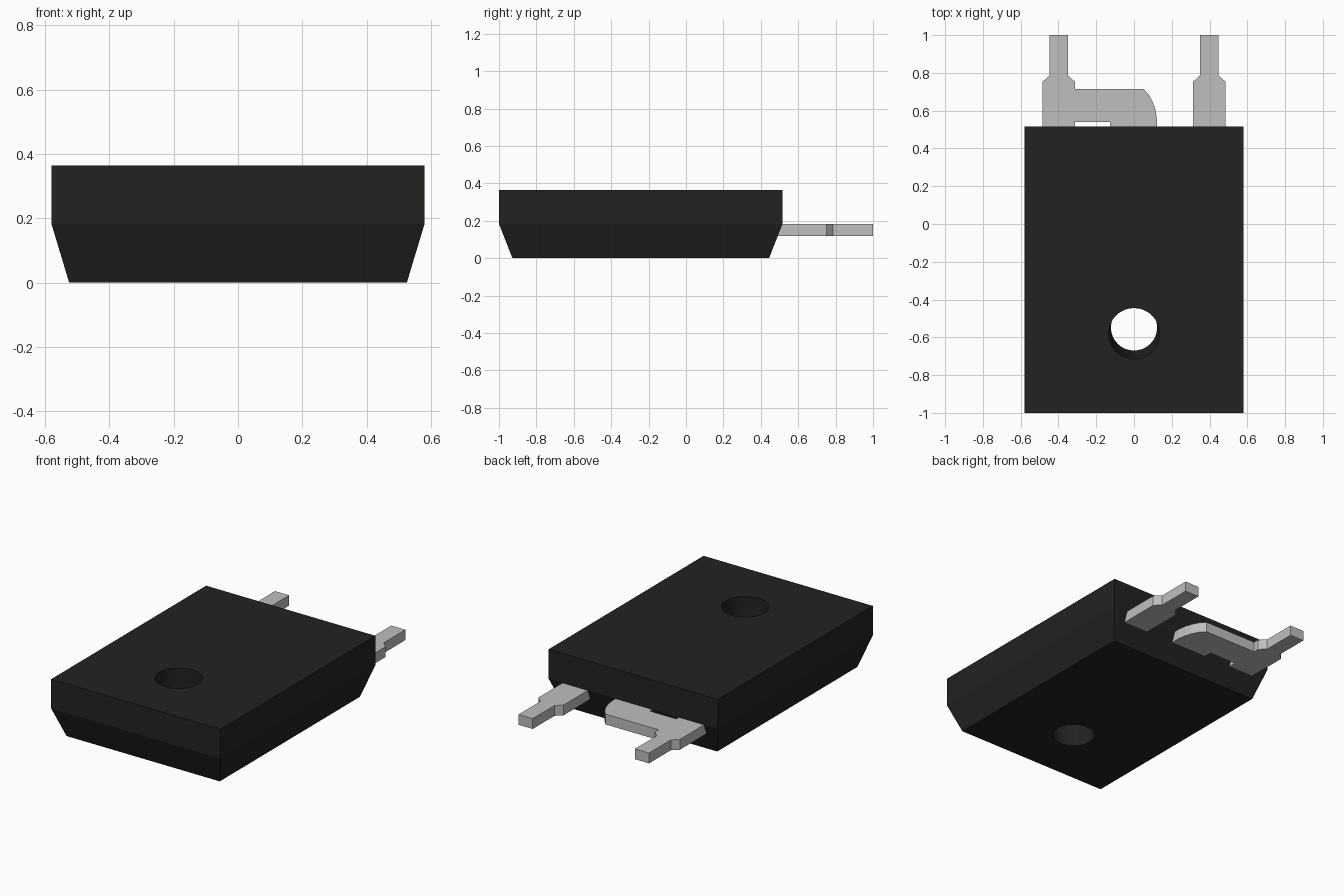
import bpy, bmesh, math

cube = bpy.data.objects.get("Cube")
if cube:
    bpy.data.objects.remove(cube, do_unlink=True)


def material(name, value):
    mat = bpy.data.materials.new(name)
    mat.use_nodes = True
    color = (value, value, value, 1)
    mat.diffuse_color = color
    mat.node_tree.nodes["Principled BSDF"].inputs["Base Color"].default_value = color
    return mat


def loft(name, rings, mat):
    """Closed solid through matching rings of points, bottom to top."""
    bm = bmesh.new()
    loops = [[bm.verts.new(p) for p in ring] for ring in rings]
    n = len(loops[0])
    for low, high in zip(loops, loops[1:]):
        for i in range(n):
            j = (i + 1) % n
            bm.faces.new((low[i], low[j], high[j], high[i]))
    bm.faces.new(loops[0][::-1])
    bm.faces.new(loops[-1])
    bmesh.ops.recalc_face_normals(bm, faces=bm.faces)
    mesh = bpy.data.meshes.new(name)
    bm.to_mesh(mesh)
    bm.free()
    mesh.materials.append(mat)
    obj = bpy.data.objects.new(name, mesh)
    bpy.context.collection.objects.link(obj)
    return obj


black = material("black plastic", 0.016)
silver = material("silver metal", 0.52)

# Body dimensions: straight upper half, lower half drawn in about the centre
TOP, WAIST, MID_Y, SHRINK = 0.365, 0.183, -0.242, 0.905


def section(points, z, scale=1):
    return [(x * scale, MID_Y + (y - MID_Y) * scale, z) for x, y in points]


# Moulded body
outline = [(-0.58, -1), (0.58, -1), (0.58, 0.516), (-0.58, 0.516)]
body = loft("body", [section(outline, 0, SHRINK), section(outline, WAIST),
                     section(outline, TOP)], black)

# Mounting hole, following the same taper
SIDES = 32
circle = [(0.135 * math.cos(math.tau * i / SIDES),
           -0.58 + 0.135 * math.sin(math.tau * i / SIDES)) for i in range(SIDES)]
extra = 0.05
below = SHRINK - extra * (1 - SHRINK) / WAIST
cutter = loft("hole_cutter", [section(circle, -extra, below), section(circle, WAIST),
                              section(circle, TOP + extra)], black)
cut = body.modifiers.new("mounting hole", 'BOOLEAN')
cut.operation = 'DIFFERENCE'
cut.solver = 'EXACT'
cut.object = cutter
bpy.context.view_layer.objects.active = body
body.select_set(True)
bpy.ops.object.modifier_apply(modifier=cut.name)
bpy.data.objects.remove(cutter, do_unlink=True)
bpy.ops.object.shade_smooth_by_angle(angle=math.radians(14))


# Flat metal terminals
def terminal(name, points):
    return loft(name, [[(x, y, z) for x, y in points] for z in (0.118, 0.182)], silver)


ROOT = 0.45
blade = [(0.485, ROOT), (0.485, 0.752), (0.447, 0.787), (0.447, 1),
         (0.35, 1), (0.35, 0.787), (0.312, 0.752)]
terminal("left_terminal", blade + [(0.312, ROOT)])

# Right terminal: mirrored blade with a round-cornered tab and a root notch
tab = [(-0.312, 0.716), (0.05, 0.716), (0.078, 0.685), (0.1, 0.645),
       (0.115, 0.6), (0.122, 0.55), (0.122, ROOT),
       (-0.128, ROOT), (-0.128, 0.54), (-0.312, 0.54), (-0.312, ROOT)]
terminal("right_terminal", [(-x, y) for x, y in blade] + tab)
